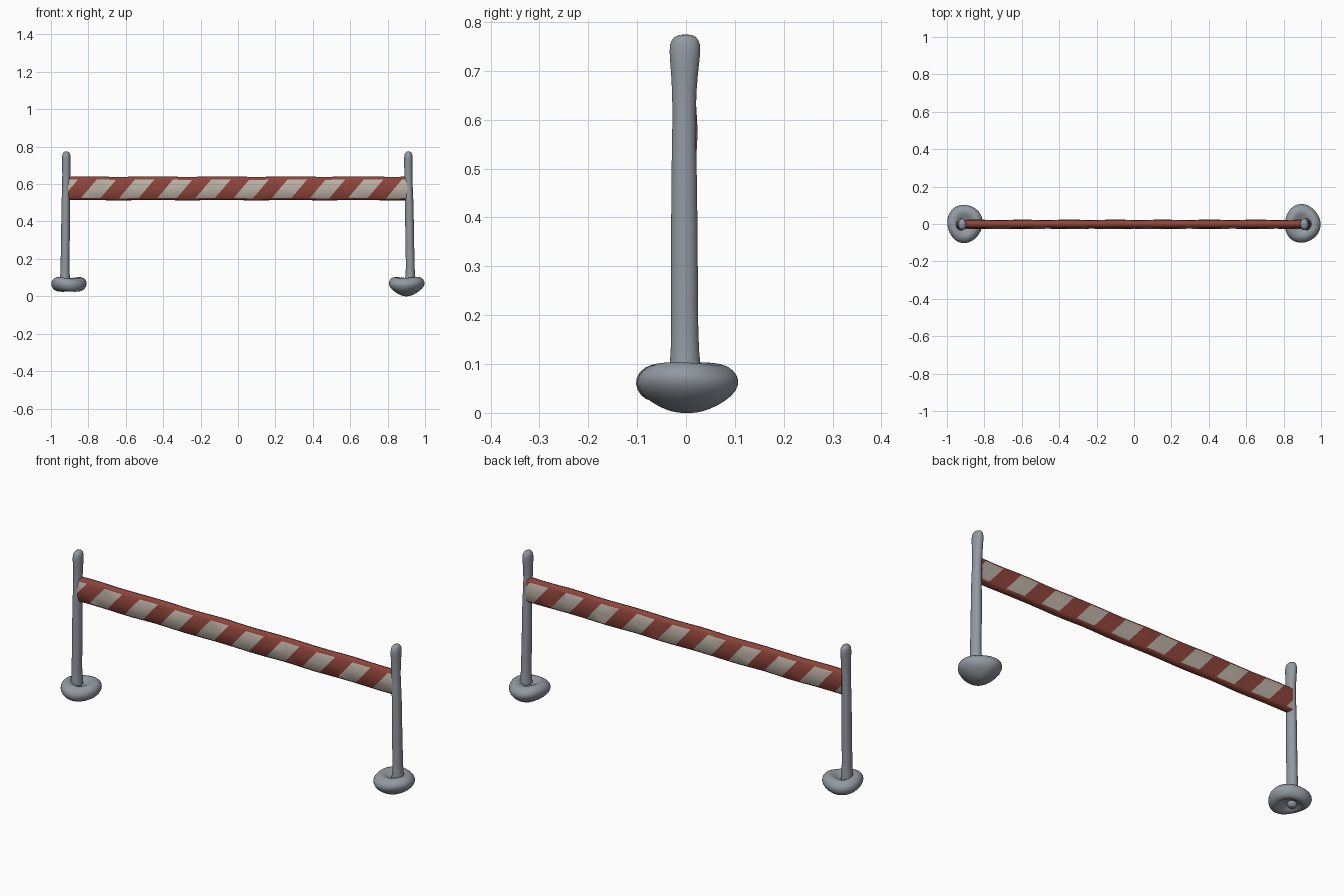
import bpy, bmesh, math
from mathutils import Vector

if "Cube" in bpy.data.objects:
    bpy.data.objects.remove(bpy.data.objects["Cube"])


def material(name, rgb):
    m = bpy.data.materials.new(name)
    m.diffuse_color = (*rgb, 1)
    m.use_nodes = True
    m.node_tree.nodes["Principled BSDF"].inputs["Base Color"].default_value = m.diffuse_color
    return m


GREY = material("steel grey", (0.29, 0.32, 0.36))
RED = material("brick red", (0.27, 0.058, 0.042))
WHITE = material("dirty white", (0.50, 0.44, 0.38))


def finish(bm, name, mats, subdiv=0, angle=180):
    bmesh.ops.recalc_face_normals(bm, faces=bm.faces)
    me = bpy.data.meshes.new(name)
    bm.to_mesh(me)
    bm.free()
    for m in mats:
        me.materials.append(m)
    ob = bpy.data.objects.new(name, me)
    bpy.context.collection.objects.link(ob)
    if subdiv:
        mod = ob.modifiers.new("smooth", 'SUBSURF')
        mod.levels = mod.render_levels = subdiv
    bpy.ops.object.select_all(action='DESELECT')
    ob.select_set(True)
    bpy.context.view_layer.objects.active = ob
    bpy.ops.object.shade_smooth_by_angle(angle=math.radians(angle))
    return ob


def loft(rings, caps=True):
    """Skin a list of closed rings of points."""
    bm = bmesh.new()
    loops = [[bm.verts.new(p) for p in r] for r in rings]
    n = len(loops[0])
    for a, b in zip(loops, loops[1:]):
        for i in range(n):
            j = (i + 1) % n
            bm.faces.new((a[i], a[j], b[j], b[i]))
    if caps:
        bm.faces.new(loops[0])
        bm.faces.new(loops[-1])
    return bm


# Posts: slightly uneven round tubes, (x, y, z, x radius, y radius)
def post(name, rows, n=16):
    rings = [[(x + rx * math.cos(2 * math.pi * i / n),
               y + ry * math.sin(2 * math.pi * i / n), z) for i in range(n)]
             for x, y, z, rx, ry in rows]
    finish(loft(rings), name, [GREY], 1)


def post_rows(s, x_bot, x_mid, x_top, z0):
    return [(s * x_bot, -.002, z0, .012, .012), (s * x_bot, -.002, z0 + .008, .022, .024),
            (s * x_bot, -.002, .085, .032, .036), (s * x_bot, -.002, .115, .024, .029),
            (s * x_bot, -.003, .2, .024, .028), (s * x_mid, -.003, .3, .024, .028),
            (s * x_mid, -.004, .5, .023, .027), (s * x_top, -.004, .62, .021, .023),
            (s * x_top, -.003, .70, .023, .028), (s * x_top, -.002, .745, .024, .034),
            (s * x_top, -.002, .765, .020, .029), (s * x_top, -.001, .775, .010, .014)]


post("left_post", post_rows(-1, .925, .922, .918, .03))
post("right_post", post_rows(1, .921, .917, .911, .05))


# Feet: lumpy lathed discs with a dent round the post, profile of (radius, z)
def foot(name, cx, profile, phase, lift, n=24):
    rings = []
    for r, z in profile:
        ring = []
        for i in range(n):
            a = 2 * math.pi * i / n
            k = r * (1 + .03 * math.sin(3 * a + phase))
            dz = lift * (r / .1) * math.sin(2 * a + phase)
            ring.append((cx + .97 * k * math.cos(a), .002 + 1.05 * k * math.sin(a), z + dz))
        rings.append(ring)
    finish(loft(rings), name, [GREY], 1)


foot("left_foot", -.905, [(.012, .055), (.03, .052), (.05, .032), (.07, .025), (.09, .037),
                          (.101, .062), (.095, .085), (.07, .103), (.045, .094),
                          (.028, .082), (.01, .08)], .6, .006)
foot("right_foot", .90, [(.008, .000), (.03, .003), (.06, .017), (.088, .038), (.101, .060),
                         (.099, .080), (.08, .099), (.058, .103), (.038, .092),
                         (.022, .084), (.008, .083)], 2.2, .005)

# Crossbar: flat plank with a rounded section
section = [(-.012, .516), (-.020, .525), (-.0265, .575), (-.020, .624), (-.012, .636), (0, .640),
           (.012, .636), (.020, .624), (.0225, .575), (.020, .525), (.012, .516), (0, .514)]
N = 24
bar_rings = []
for i in range(N + 1):
    x = -.91 + 1.815 * i / N
    w = 1 + .06 * math.sin(i * 1.9)          # gentle waviness in thickness
    bar_rings.append([(x, y * w, z + .0015 * math.sin(i * 1.3)) for y, z in section])
bar = loft(bar_rings)
bar.normal_update()

# Diagonal stripes: slice the front and back faces, then colour by position
PITCH, HALF, SLANT, ZC = .204, .052, .85, .575
START = {-1: -.745, 1: -.762}


def on_side(f, side):
    c = f.calc_center_median()
    return c.y * side > .015 and .524 < c.z < .626 and abs(c.x) < .909


def slope(side):
    return -side * SLANT                     # wraps round like a spiral


for side in (-1, 1):
    normal = Vector((1, 0, -slope(side))).normalized()
    for k in range(-1, 10):
        for e in (-HALF, HALF):
            faces = [f for f in bar.faces if on_side(f, side)]
            edges = {ed for f in faces for ed in f.edges}
            verts = {v for f in faces for v in f.verts}
            bmesh.ops.bisect_plane(bar, geom=list(verts) + list(edges) + faces, dist=1e-5,
                                   plane_co=(START[side] + k * PITCH + e, 0, ZC),
                                   plane_no=normal)
    for f in bar.faces:
        if on_side(f, side):
            c = f.calc_center_median()
            u = c.x - slope(side) * (c.z - ZC) - START[side]
            if abs((u + PITCH / 2) % PITCH - PITCH / 2) < HALF:
                f.material_index = 1
finish(bar, "striped_crossbar", [RED, WHITE], 0, 60)
